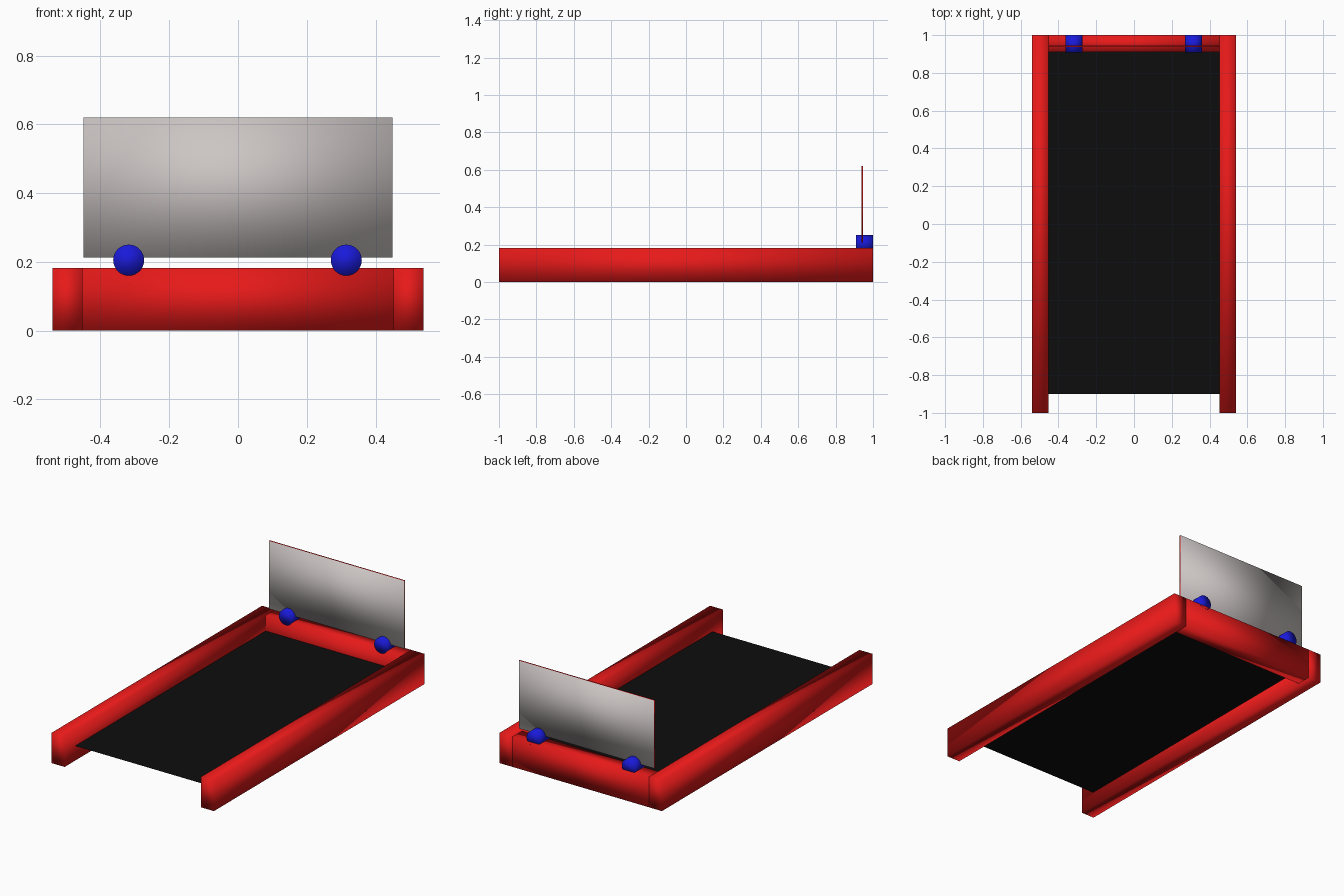
import bpy, math

if "Cube" in bpy.data.objects:
    bpy.data.objects.remove(bpy.data.objects["Cube"])


def material(name, rgb):
    m = bpy.data.materials.new(name)
    m.diffuse_color = (*rgb, 1)
    m.use_nodes = True
    m.node_tree.nodes["Principled BSDF"].inputs["Base Color"].default_value = m.diffuse_color
    return m


RED = material("red_paint", (0.8, 0.01, 0.01))
BLUE = material("blue_plastic", (0.01, 0.01, 0.7))
BLACK = material("black_mat", (0.004, 0.004, 0.004))
GREY = material("grey_face", (0.6, 0.56, 0.55))


def finish(ob, name, mat):
    ob.name = name
    ob.data.materials.append(mat)
    for p in ob.data.polygons:
        p.use_smooth = True
    return ob


def box(name, lo, hi, mat):
    mid = [(a + b) / 2 for a, b in zip(lo, hi)]
    bpy.ops.mesh.primitive_cube_add(size=1, location=mid)
    ob = bpy.context.object
    ob.scale = [b - a for a, b in zip(lo, hi)]
    bpy.ops.object.transform_apply(location=False, rotation=False, scale=True)
    return finish(ob, name, mat)


# Frame: two side rails and a back rail, open at the front
box("left_rail", (-0.54, -1, 0), (-0.453, 1, 0.182), RED)
box("right_rail", (0.453, -1, 0), (0.54, 1, 0.182), RED)
box("back_rail", (-0.453, 0.91, 0), (0.453, 1, 0.182), RED)

# Thin black floor sheet halfway up the rails
bpy.ops.mesh.primitive_plane_add(size=1, location=(0, 0.005, 0.088))
floor = bpy.context.object
floor.scale = (0.906, 1.81, 1)
bpy.ops.object.transform_apply(location=False, rotation=False, scale=True)
finish(floor, "floor_sheet", BLACK)

# Upright back panel: grey faces with red edges
panel = box("back_panel", (-0.45, 0.937, 0.212), (0.45, 0.946, 0.62), RED)
panel.data.materials.append(GREY)
for p in panel.data.polygons:
    if abs(p.normal.y) > 0.9:
        p.material_index = 1

# Blue round pegs that hold the panel
for name, x in (("left_peg", -0.318), ("right_peg", 0.315)):
    bpy.ops.mesh.primitive_cylinder_add(
        vertices=32, radius=0.045, depth=0.092,
        location=(x, 0.954, 0.205), rotation=(math.pi / 2, 0, 0))
    finish(bpy.context.object, name, BLUE)
